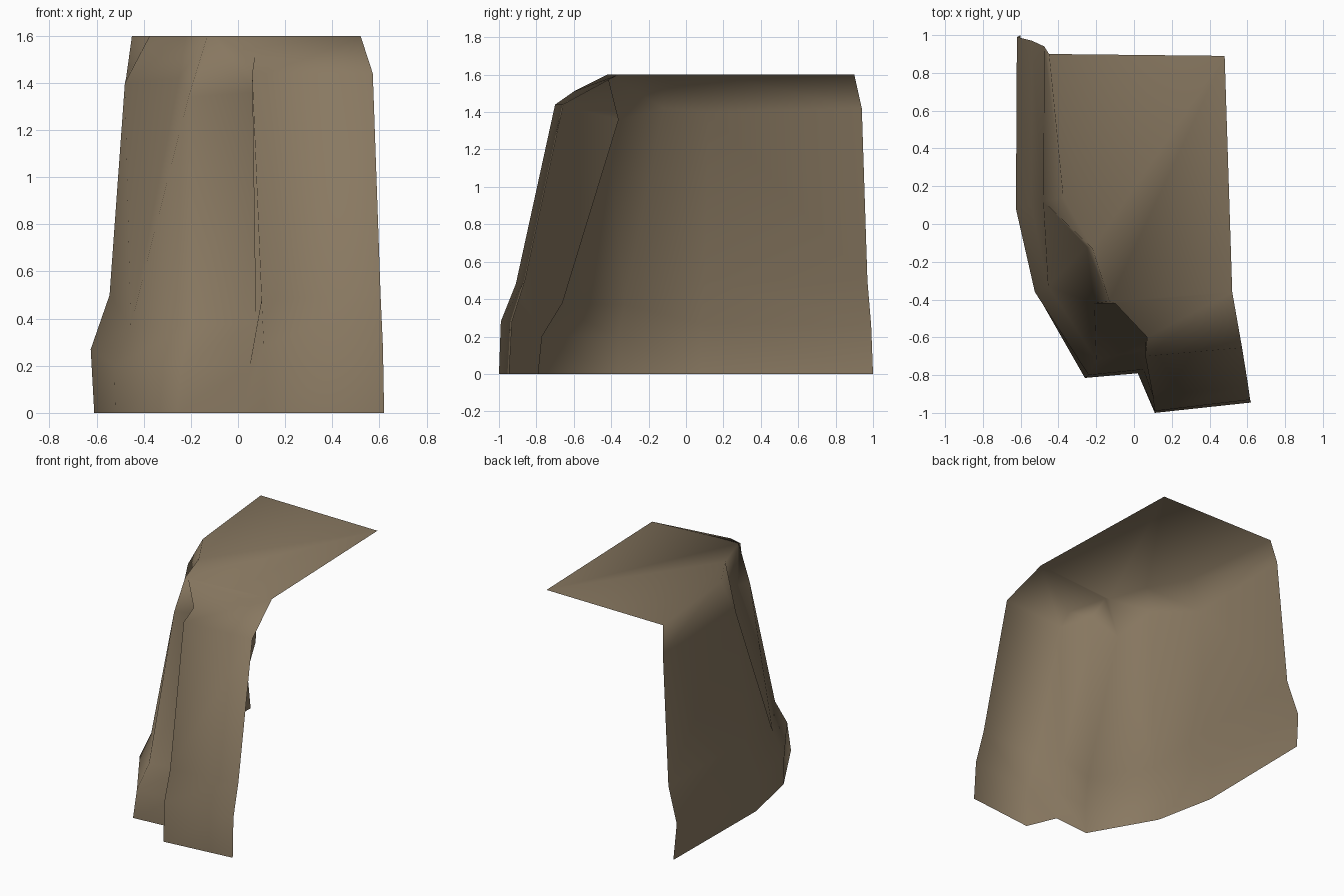
import bpy, bmesh

if "Cube" in bpy.data.objects:
    bpy.data.objects.remove(bpy.data.objects["Cube"])

# One earthy colour for the whole rock
rock = bpy.data.materials.new("brown_rock")
rock.diffuse_color = (0.25, 0.19, 0.12, 1)
rock.use_nodes = True
rock.node_tree.nodes["Principled BSDF"].inputs["Base Color"].default_value = rock.diffuse_color

# Vertical profiles of the cliff, from the back left corner round to the front right edge
profiles = [
    [(-.60, 1.0, 0), (-.62, .99, .26), (-.54, .97, .5), (-.475, .94, 1.42), (-.45, .90, 1.6)],    # back left edge
    [(-.61, .08, 0), (-.625, .08, .27), (-.545, .10, .5), (-.48, .12, 1.4), (-.375, .14, 1.6)],   # left side bend
    [(-.52, -.36, 0), (-.525, -.36, .2), (-.455, -.33, .37), (-.25, -.12, 1.42), (-.22, -.13, 1.6)],  # left corner
    [(-.26, -.815, 0), (-.24, -.80, .2), (-.20, -.72, .37), (-.21, -.42, 1.34), (-.13, -.41, 1.6)],   # left pillar
    [(.02, -.79, 0), (.05, -.77, .2), (.075, -.66, .38), (.07, -.36, 1.36), (-.10, -.42, 1.6)],   # groove
    [(.11, -1.0, 0), (.11, -.99, .28), (.10, -.91, .48), (.06, -.70, 1.44), (.07, -.60, 1.51)],   # right pillar
    [(.62, -.945, 0), (.615, -.93, .28), (.605, -.86, .5), (.572, -.655, 1.44), (.52, -.36, 1.6)],  # front right edge
]

bm = bmesh.new()
cols = [[bm.verts.new(p) for p in prof] for prof in profiles]

# Cliff walls between neighbouring profiles
for i, (a, b) in enumerate(zip(cols, cols[1:])):
    for j in range(4):
        if i == 1 and j == 2:  # sharp diagonal ridge on the left corner
            bm.faces.new((a[j], b[j], a[j + 1]))
            bm.faces.new((b[j], b[j + 1], a[j + 1]))
        else:
            bm.faces.new((a[j], b[j], b[j + 1], a[j + 1]))

# Plateau on top, with a small sloping triangle above the right pillar
back_right = bm.verts.new((.48, .89, 1.6))
top = [c[4] for c in cols]
bm.faces.new((top[4], top[5], top[6]))
bm.faces.new((top[0], top[1], top[2], back_right))
bm.faces.new((top[2], top[3], top[4], top[6], back_right))

for f in bm.faces:
    f.smooth = True

mesh = bpy.data.meshes.new("cliff_corner")
bm.to_mesh(mesh)
bm.free()
mesh.materials.append(rock)
obj = bpy.data.objects.new("cliff_corner", mesh)
bpy.context.collection.objects.link(obj)
